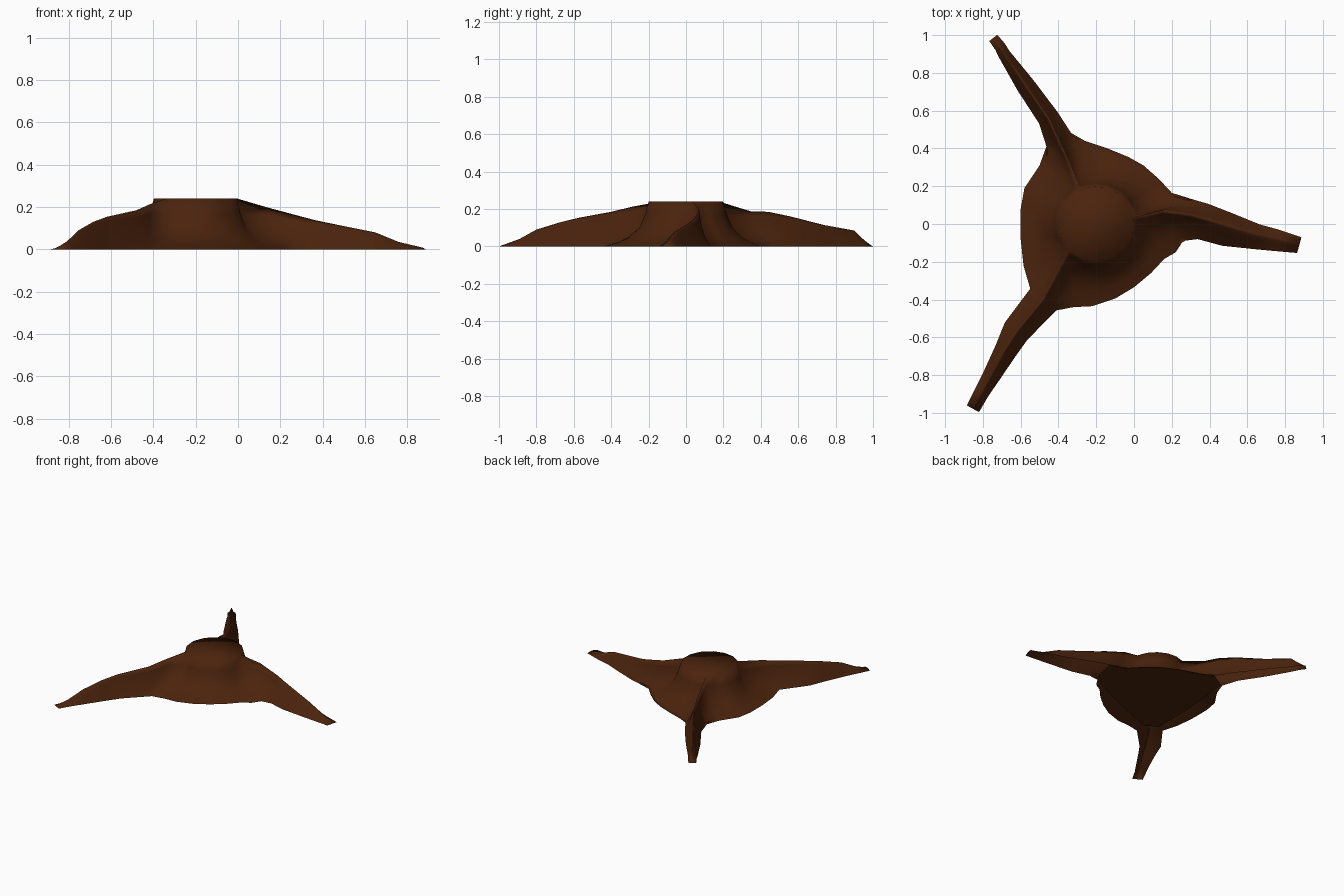
import bpy, bmesh, math
from mathutils import Vector

if "Cube" in bpy.data.objects:
    bpy.data.objects.remove(bpy.data.objects["Cube"])

TOP_Z, TOP_C, TOP_R = 0.24, Vector((-0.2, 0.0)), 0.2

# Roots, base to tip: ridge x, y, z, width to the left, width to the right
right_root = [(.30, .05, .155, .08, .145), (.37, .03, .137, .08, .115),
              (.50, -.01, .11, .07, .11), (.65, -.055, .08, .055, .08),
              (.76, -.08, .035, .05, .065), (.875, -.112, .008, .043, .043)]
back_root = [(-.40, .44, .185, .07, .08), (-.455, .56, .16, .055, .06),
             (-.575, .735, .115, .05, .05), (-.685, .90, .085, .035, .03),
             (-.71, .94, .045, .03, .03), (-.745, .985, .008, .027, .027)]
front_root = [(-.48, -.40, .185, .09, .09), (-.62, -.57, .154, .07, .08),
              (-.685, -.67, .13, .065, .055), (-.755, -.80, .09, .05, .045),
              (-.805, -.89, .04, .04, .04), (-.853, -.978, .008, .037, .037)]
# Ridge points where each root climbs onto the stump
right_neck, back_neck, front_neck = (.14, .07, .198), (-.355, .345, .188), (-.42, -.29, .212)

# Ground outline of the stump between the roots
arc_back = [(.20, .165), (.13, .24), (.05, .31), (-.03, .355), (-.14, .40), (-.26, .44)]
arc_left = [(-.50, .31), (-.58, .19), (-.60, .08), (-.60, -.08), (-.585, -.22)]
arc_front = [(-.32, -.44), (-.22, -.435), (-.10, -.395), (0, -.335), (.09, -.26),
             (.16, -.185), (.22, -.15)]
# Underside panel between the root necks
floor_outline = [(.32, .12)] + arc_back + [(-.33, .48), (-.46, .40), (-.50, .0),
                                           (-.50, -.33), (-.40, -.38), (.0, -.22), (.27, -.09)]

# Cross-sections from ground edge to top: flared stump side, rounded root side
STEPS = (0, .3, .5, .75, .9, 1)
FLARE = (0, .10, .20, .42, .70, 1)
ROUND = (0, .32, .54, .82, .95, 1)


def column(out, top, blend):
    """Points from the ground edge up to the top or ridge."""
    pts = []
    for u, f, r in zip(STEPS, FLARE, ROUND):
        xy = Vector(out).lerp(Vector(top[:2]), u)
        pts.append(Vector((xy.x, xy.y, top[2] * (f + (r - f) * blend))))
    return pts


def root_side(rows, neck, side):
    cols = []
    for i, (x, y, z, wl, wr) in enumerate(rows):
        a, b = rows[max(i - 1, 0)], rows[min(i + 1, len(rows) - 1)]
        d = Vector((b[0] - a[0], b[1] - a[1])).normalized()
        w = wl if side > 0 else -wr
        out = (x - d.y * w, y + d.x * w)
        if i == 0:
            cols.append(column(out, neck, .3))
        cols.append(column(out, (x, y, z), min(1, .45 + .3 * i)))
    return cols


def stump_side(outline, a0, a1):
    cols = []
    for i, p in enumerate(outline):
        a = math.radians(a0 + (a1 - a0) * i / (len(outline) - 1))
        t = TOP_C + Vector((math.cos(a), math.sin(a))) * TOP_R
        cols.append(column(p, (t.x, t.y, TOP_Z), 0))
    return cols


# Walk counter-clockwise around the whole stump
arcs = [stump_side(arc_back, 10, 118), stump_side(arc_left, 118, 225),
        stump_side(arc_front, 225, 370)]
R, B, F = (right_root, right_neck), (back_root, back_neck), (front_root, front_neck)
cols = (root_side(*R, 1)[::-1] + arcs[0]
        + root_side(*B, -1) + root_side(*B, 1)[::-1] + arcs[1]
        + root_side(*F, -1) + root_side(*F, 1)[::-1] + arcs[2]
        + root_side(*R, -1))

bm = bmesh.new()
verts = {}


def vert(p):
    key = tuple(round(c, 4) for c in p)
    if key not in verts:
        verts[key] = bm.verts.new(p)
    return verts[key]


def face(points):
    vs = list(dict.fromkeys(vert(p) for p in points))
    if len(vs) > 2:
        bm.faces.new(vs)


# Sides
for i, c in enumerate(cols):
    n = cols[(i + 1) % len(cols)]
    for k in range(len(STEPS) - 1):
        face((c[k], n[k], n[k + 1], c[k + 1]))

# Flat top and underside panel
face([c[-1] for arc in arcs for c in arc])
face([(x, y, .006) for x, y in reversed(floor_outline)])
bm.normal_update()

mesh = bpy.data.meshes.new("stump_with_roots")
bm.to_mesh(mesh)
bm.free()
for p in mesh.polygons:
    p.use_smooth = True
stump = bpy.data.objects.new("stump_with_roots", mesh)
bpy.context.collection.objects.link(stump)

bark = bpy.data.materials.new("dark_brown_bark")
bark.diffuse_color = (0.07, 0.017, 0.004, 1)
bark.use_nodes = True
bark.node_tree.nodes["Principled BSDF"].inputs["Base Color"].default_value = bark.diffuse_color
mesh.materials.append(bark)
